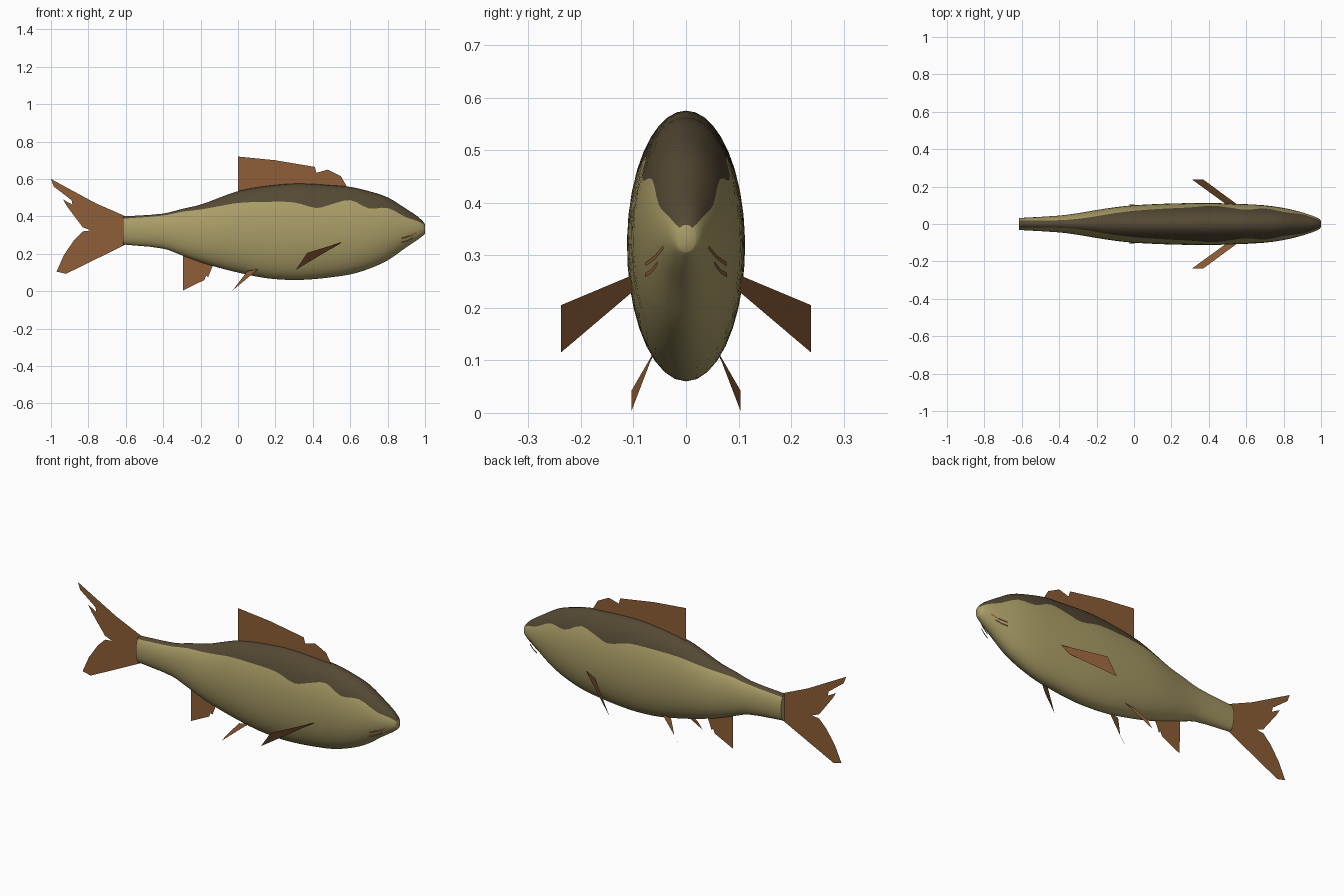
import bpy, math

if "Cube" in bpy.data.objects:
    bpy.data.objects.remove(bpy.data.objects["Cube"])


def material(name, rgb):
    m = bpy.data.materials.new(name)
    m.diffuse_color = (*rgb, 1)
    m.use_nodes = True
    m.node_tree.nodes["Principled BSDF"].inputs["Base Color"].default_value = m.diffuse_color
    return m


BELLY = material("olive_gold", (0.40, 0.335, 0.135))
BACK = material("dark_brown", (0.088, 0.066, 0.034))
FIN = material("fin_brown", (0.27, 0.112, 0.038))


def make(name, verts, faces, mats):
    me = bpy.data.meshes.new(name)
    me.from_pydata(verts, [], faces)
    for m in mats:
        me.materials.append(m)
    ob = bpy.data.objects.new(name, me)
    bpy.context.collection.objects.link(ob)
    return ob


def mirror_y(ob):
    mod = ob.modifiers.new("mirror", 'MIRROR')
    mod.use_axis = (False, True, False)


# Body stations: x, bottom z, top z, half width, height of the dark back's edge
STATIONS = [
    (-0.615, 0.25, 0.40, 0.032, 0.388), (-0.40, 0.228, 0.415, 0.045, 0.405),
    (-0.30, 0.192, 0.44, 0.058, 0.425), (-0.20, 0.155, 0.463, 0.075, 0.437),
    (-0.10, 0.125, 0.50, 0.09, 0.455), (0.0, 0.10, 0.535, 0.10, 0.472),
    (0.15, 0.07, 0.562, 0.108, 0.478), (0.30, 0.06, 0.575, 0.112, 0.475),
    (0.42, 0.066, 0.572, 0.112, 0.445), (0.50, 0.075, 0.566, 0.11, 0.465),
    (0.60, 0.09, 0.558, 0.106, 0.487), (0.70, 0.12, 0.535, 0.10, 0.443),
    (0.80, 0.165, 0.502, 0.086, 0.445), (0.90, 0.235, 0.44, 0.062, 0.395),
    (0.96, 0.275, 0.40, 0.042, 0.375), (0.99, 0.298, 0.372, 0.028, 0.36),
    (1.0, 0.307, 0.358, 0.018, 0.352)]
STEPS, LOW, HIGH = 3, 12, 6


def smooth_stations(pts):
    out = []
    for i in range(len(pts) - 1):
        p0, p1, p2, p3 = pts[max(i - 1, 0)], pts[i], pts[i + 1], pts[min(i + 2, len(pts) - 1)]
        for s in range(STEPS):
            t = s / STEPS
            row = []
            for k in range(5):
                d1 = (p2[k] - p0[k]) / (p2[0] - p0[0])
                d2 = (p3[k] - p1[k]) / (p3[0] - p1[0])
                h = p2[0] - p1[0]
                row.append(p1[k] * (2*t**3 - 3*t**2 + 1) + d1 * h * (t**3 - 2*t**2 + t)
                           + p2[k] * (3*t**2 - 2*t**3) + d2 * h * (t**3 - t**2))
            out.append(row)
    return out + [list(pts[-1])]


# Body: elliptical rings with one vertex row following the colour edge
rows = smooth_stations(STATIONS)
verts, faces, dark = [], [], []
half = LOW + HIGH
ring = 2 * half
for x, zb, zt, w, edge in rows:
    c, h = (zb + zt) / 2, (zt - zb) / 2
    a = math.asin(max(-0.95, min(0.95, (edge - c) / h)))
    angles = [-math.pi/2 + (a + math.pi/2) * i / LOW for i in range(LOW)]
    angles += [a + (math.pi/2 - a) * i / HIGH for i in range(HIGH + 1)]
    side = [(x, w * math.cos(p), c + h * math.sin(p)) for p in angles]
    verts += side + [(px, -py, pz) for px, py, pz in side[-2:0:-1]]
for r in range(len(rows) - 1):
    for j in range(ring):
        k = (j + 1) % ring
        faces.append((r*ring + j, r*ring + k, (r+1)*ring + k, (r+1)*ring + j))
        dark.append(LOW <= j < ring - LOW)
faces += [tuple(range(ring))[::-1], tuple(range((len(rows)-1)*ring, len(rows)*ring))]
dark += [False, False]
body = make("body", verts, faces, [BELLY, BACK])
for f, d in zip(body.data.polygons, dark):
    f.material_index = int(d)
bpy.context.view_layer.objects.active = body
body.select_set(True)
bpy.ops.object.shade_smooth_by_angle(angle=math.radians(60))


# Flat fins in the middle plane, as x, z outlines
def flat_fin(name, outline):
    make(name, [(x, 0, z) for x, z in outline], [tuple(range(len(outline)))], [FIN])


flat_fin("tail_fin", [(-0.60, 0.40), (-0.76, 0.47), (-1.0, 0.60), (-0.985, 0.56), (-0.89, 0.487),
                      (-0.885, 0.463), (-0.935, 0.49), (-0.915, 0.455), (-0.83, 0.342),
                      (-0.785, 0.325), (-0.83, 0.32), (-0.875, 0.275), (-0.93, 0.195),
                      (-0.97, 0.105), (-0.92, 0.093), (-0.60, 0.25)])
flat_fin("dorsal_fin", [(0, 0.50), (0, 0.72), (0.2, 0.70), (0.41, 0.665), (0.42, 0.633),
                        (0.48, 0.65), (0.55, 0.615), (0.585, 0.555), (0.55, 0.52)])
flat_fin("anal_fin", [(-0.295, 0.21), (-0.293, 0.005), (-0.18, 0.06), (-0.17, 0.085),
                      (-0.16, 0.075), (-0.13, 0.15), (-0.14, 0.19)])

# Paired fins, spreading out and back from the sides
pectoral = make("pectoral_fins", [(0.31, 0.238, 0.115), (0.37, 0.238, 0.205),
                                  (0.555, 0.102, 0.262), (0.50, 0.10, 0.232)], [(0, 1, 2, 3)], [FIN])
pelvic = make("pelvic_fins", [(-0.03, 0.104, 0.003), (0.0, 0.104, 0.042),
                              (0.05, 0.062, 0.108), (0.108, 0.06, 0.118)], [(0, 1, 2, 3)], [FIN])
mirror_y(pectoral)
mirror_y(pelvic)

# Narrow slits on the cheeks
sv, sf = [], []
for a, b in [((0.955, 0.043, 0.315), (0.875, 0.077, 0.283)),
             ((0.935, 0.054, 0.285), (0.875, 0.078, 0.262))]:
    n = len(sv)
    mid = [(p + q) / 2 for p, q in zip(a, b)]
    mid[2] -= 0.004
    for p in (a, mid, b):
        sv += [(p[0], p[1], p[2] - 0.004), (p[0], p[1], p[2] + 0.004)]
    sf += [(n, n+1, n+3, n+2), (n+2, n+3, n+5, n+4)]
mirror_y(make("cheek_slits", sv, sf, [FIN]))
